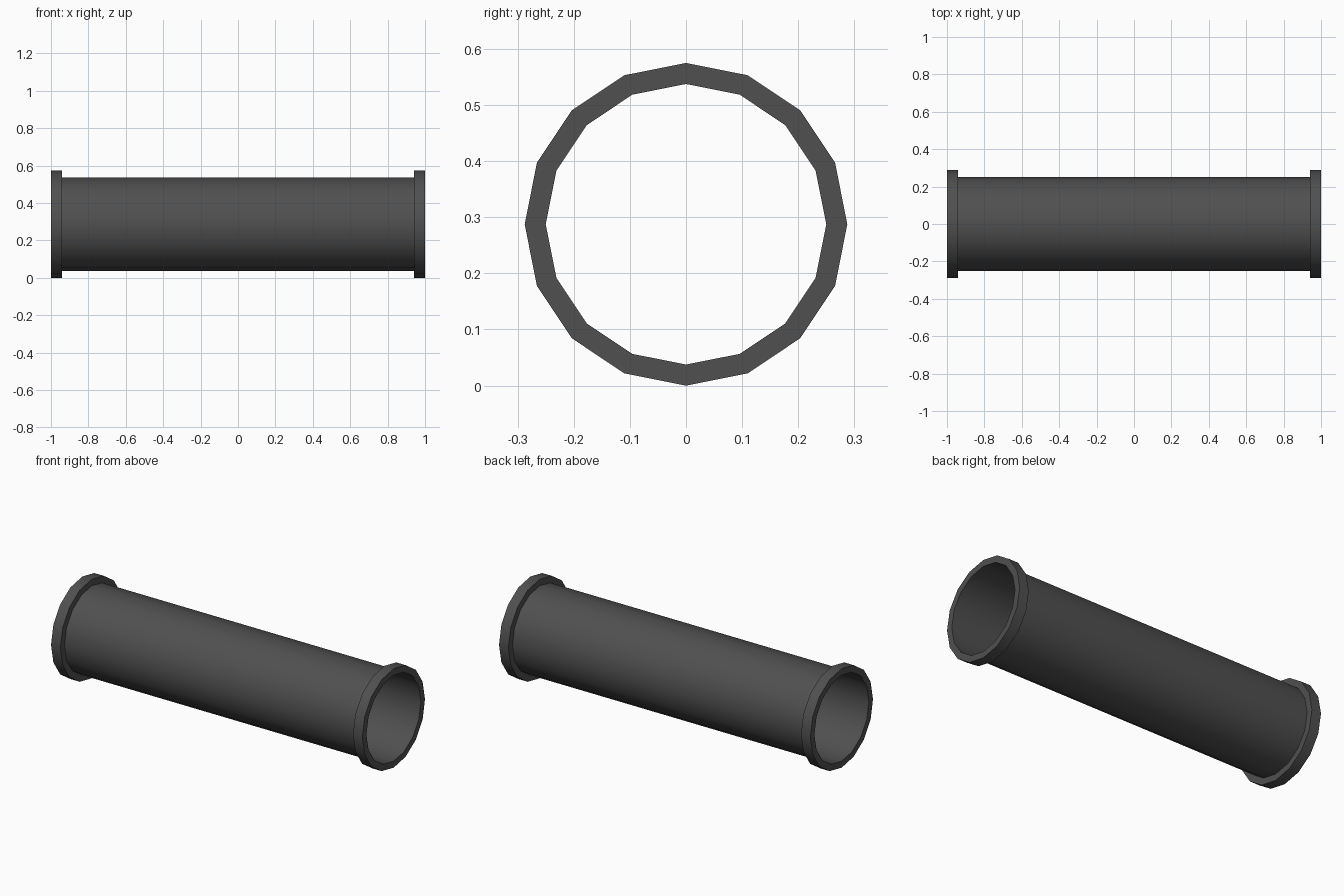
import bpy, math

if "Cube" in bpy.data.objects:
    bpy.data.objects.remove(bpy.data.objects["Cube"])

SIDES, R_PIPE, R_COLLAR = 16, 0.25, 0.2875

mat = bpy.data.materials.new("dark grey metal")
mat.diffuse_color = (0.08, 0.08, 0.08, 1)
mat.use_nodes = True
mat.node_tree.nodes["Principled BSDF"].inputs["Base Color"].default_value = mat.diffuse_color


def lathe_x(name, profile):
    """Spin (x, radius) points around the pipe axis."""
    verts, faces = [], []
    for x, r in profile:
        for i in range(SIDES):
            a = 2 * math.pi * i / SIDES
            verts.append((x, r * math.cos(a), R_COLLAR + r * math.sin(a)))
    for k in range(len(profile) - 1):
        for i in range(SIDES):
            j = (i + 1) % SIDES
            a, b = k * SIDES, (k + 1) * SIDES
            faces.append((a + i, b + i, b + j, a + j))
    me = bpy.data.meshes.new(name)
    me.from_pydata(verts, [], faces)
    me.flip_normals()
    me.materials.append(mat)
    ob = bpy.data.objects.new(name, me)
    bpy.context.collection.objects.link(ob)
    bpy.ops.object.select_all(action='DESELECT')
    ob.select_set(True)
    bpy.context.view_layer.objects.active = ob
    bpy.ops.object.shade_smooth_by_angle(angle=math.radians(35))
    return ob


# thin-walled pipe
lathe_x("pipe_body", [(-1, R_PIPE), (1, R_PIPE)])

# raised collar at each end
for name, x0 in (("left_collar", -1.0), ("right_collar", 0.94)):
    x1 = x0 + 0.06
    lathe_x(name, [(x0, R_PIPE), (x0, R_COLLAR), (x1, R_COLLAR), (x1, R_PIPE)])
